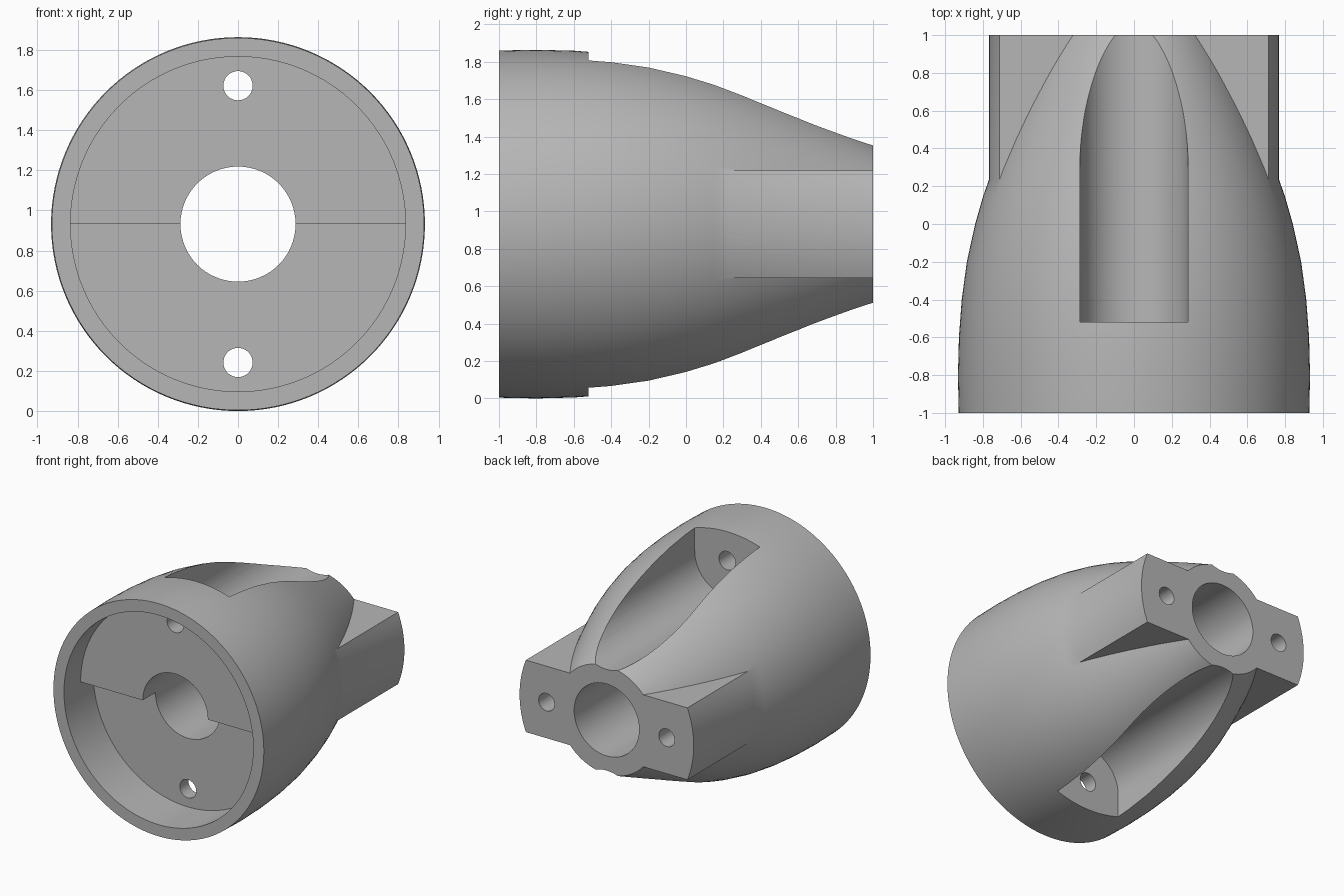
import bpy, bmesh
from math import sin, cos, pi, sqrt, asin

cube = bpy.data.objects.get("Cube")
if cube:
    bpy.data.objects.remove(cube)

AXIS_Z = 0.932      # height of the main axis
BORE = 0.287        # radius of bore and side channels
BOLT_Z = 0.69       # bolt offset from the axis
LUG_R = 0.768       # outer radius of the lugs

grey = bpy.data.materials.new("plain grey")
grey.use_nodes = True
colour = (0.47, 0.47, 0.47, 1)
grey.diffuse_color = colour
grey.node_tree.nodes["Principled BSDF"].inputs["Base Color"].default_value = colour


def finish(name, bm):
    bmesh.ops.recalc_face_normals(bm, faces=bm.faces)
    mesh = bpy.data.meshes.new(name)
    bm.to_mesh(mesh)
    bm.free()
    mesh.materials.append(grey)
    obj = bpy.data.objects.new(name, mesh)
    obj.location.z = AXIS_Z
    bpy.context.collection.objects.link(obj)
    return obj


def prism(name, outline, y0, y1):
    """Extrude an x-z outline along y."""
    bm = bmesh.new()
    face = bm.faces.new([bm.verts.new((x, y0, z)) for x, z in outline])
    out = bmesh.ops.extrude_face_region(bm, geom=[face])
    moved = [v for v in out["geom"] if isinstance(v, bmesh.types.BMVert)]
    bmesh.ops.translate(bm, verts=moved, vec=(0, y1 - y0, 0))
    return finish(name, bm)


def arc(radius, start, end, n, cx=0, cz=0):
    return [(cx + radius * cos(start + (end - start) * i / n),
             cz + radius * sin(start + (end - start) * i / n)) for i in range(n + 1)]


def cylinder(name, radius, y0, y1, cx=0, cz=0, n=64):
    return prism(name, arc(radius, 0, 2 * pi, n, cx, cz)[:-1], y0, y1)


def lathe(name, profile, n=128):
    """Solid of revolution about y from (y, radius) pairs."""
    bm = bmesh.new()
    rings = [[bm.verts.new((r * cos(2 * pi * i / n), y, r * sin(2 * pi * i / n)))
              for i in range(n)] for y, r in profile]
    for a, b in zip(rings, rings[1:]):
        for i in range(n):
            j = (i + 1) % n
            bm.faces.new((a[i], a[j], b[j], b[i]))
    bm.faces.new(rings[0])
    bm.faces.new(rings[-1])
    return finish(name, bm)


# Tapered round housing
housing = lathe("housing", [
    (-1, 0.928), (-0.8, 0.932), (-0.6, 0.927), (-0.4, 0.912), (-0.2, 0.885),
    (0, 0.841), (0.15, 0.798), (0.3, 0.745), (0.45, 0.686), (0.6, 0.622),
    (0.8, 0.53), (1, 0.432)])

# Wide lug bar at the back with rounded outer sides
half = asin(BORE / LUG_R)
lugs = prism("lug_bar", arc(LUG_R, -half, half, 16) + arc(LUG_R, pi - half, pi + half, 16), 0, 1)

# Cutters: stepped front recess and main bore
cutters = [
    cylinder("recess_cutter", 0.835, -1.1, -0.79, n=128),
    prism("lower_recess_cutter", arc(0.835, pi, 2 * pi, 64), -1.1, -0.63),
    cylinder("bore_cutter", BORE, -1.2, 1.2),
]

# Cutters: round-bottomed channels and bolt holes, above and below, and lug holes
for side, tag in ((1, "upper"), (-1, "lower")):
    u_shape = [(-BORE, 1.2)] + arc(BORE, pi, 2 * pi, 32, 0, BOLT_Z) + [(BORE, 1.2)]
    cutters += [
        prism(tag + "_channel_cutter", [(x, side * z) for x, z in u_shape], -0.52, 1.1),
        cylinder(tag + "_bolt_cutter", 0.073, -1.2, -0.4, cz=side * BOLT_Z, n=32),
        cylinder(tag + "_lug_hole_cutter", 0.07, 0.4, 1.2, cx=side * 0.53, n=32),
    ]

for tool in [lugs] + cutters:
    mod = housing.modifiers.new(tool.name, "BOOLEAN")
    mod.operation = "UNION" if tool is lugs else "DIFFERENCE"
    mod.solver = "EXACT"
    mod.object = tool
    tool.hide_render = True

# Apply the cuts and remove the helpers
bpy.context.view_layer.update()
graph = bpy.context.evaluated_depsgraph_get()
result = bpy.data.meshes.new_from_object(housing.evaluated_get(graph))
housing.modifiers.clear()
housing.data = result
for tool in [lugs] + cutters:
    bpy.data.objects.remove(tool)
housing.data.materials.clear()
housing.data.materials.append(grey)
for poly in housing.data.polygons:
    poly.material_index = 0

# Smooth shading with sharp rims
for obj in bpy.context.selected_objects:
    obj.select_set(False)
housing.select_set(True)
bpy.context.view_layer.objects.active = housing
bpy.ops.object.shade_smooth_by_angle(angle=pi / 6)
